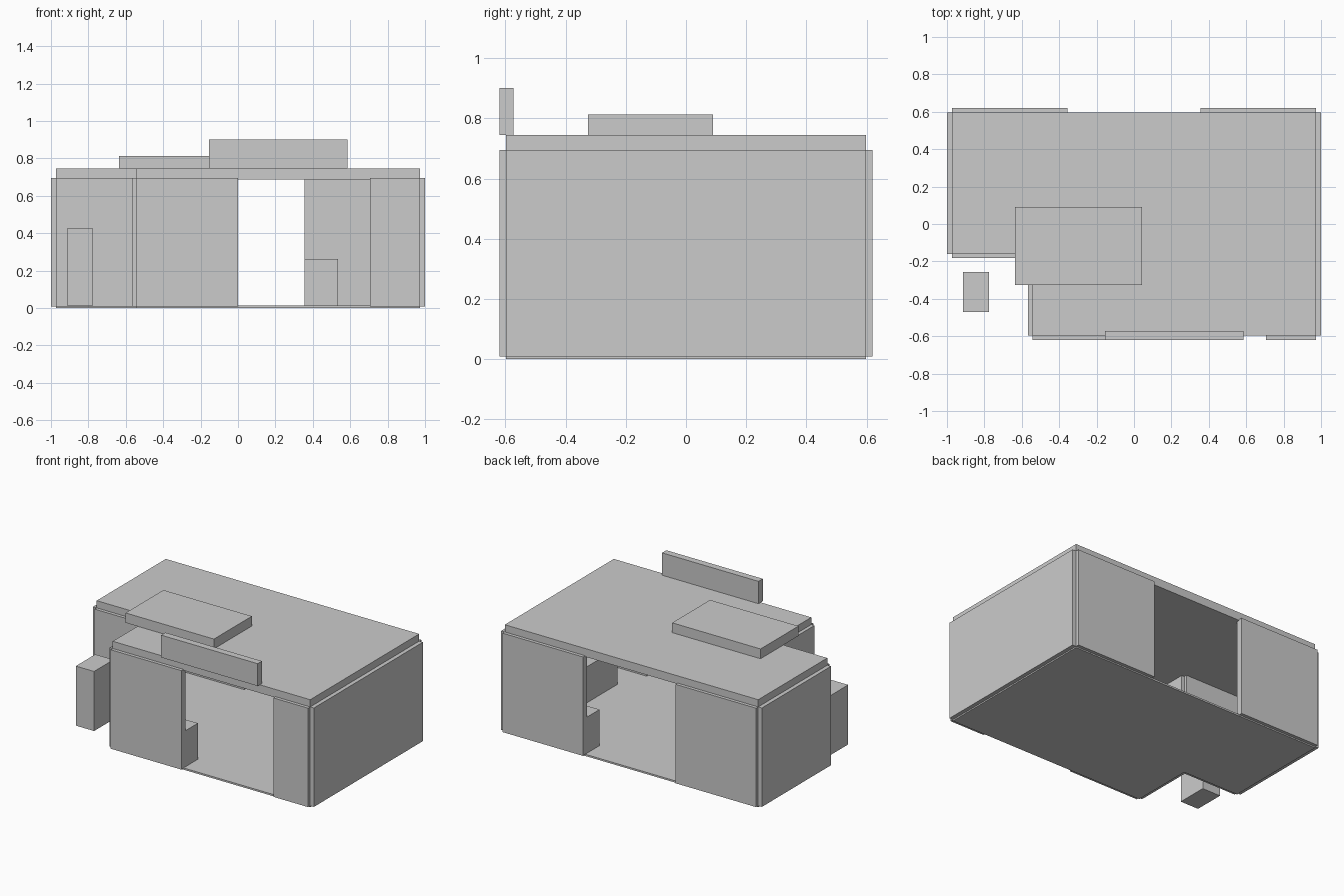
import bpy
import bmesh

cube = bpy.data.objects.get("Cube")
if cube:
    bpy.data.objects.remove(cube, do_unlink=True)

grey = bpy.data.materials.new("light grey")
grey.use_nodes = True
colour = (0.6, 0.6, 0.6, 1)
grey.diffuse_color = colour
grey.node_tree.nodes["Principled BSDF"].inputs["Base Color"].default_value = colour


def finish(name, bm):
    bmesh.ops.recalc_face_normals(bm, faces=bm.faces)
    mesh = bpy.data.meshes.new(name)
    bm.to_mesh(mesh)
    bm.free()
    mesh.materials.append(grey)
    obj = bpy.data.objects.new(name, mesh)
    bpy.context.collection.objects.link(obj)
    return obj


def prism(name, outline, z0, z1):
    """Extrude a plan outline between two heights."""
    bm = bmesh.new()
    base = bm.faces.new([bm.verts.new((x, y, z0)) for x, y in outline])
    top = bmesh.ops.extrude_face_region(bm, geom=[base])["geom"]
    verts = [v for v in top if isinstance(v, bmesh.types.BMVert)]
    bmesh.ops.translate(bm, vec=(0, 0, z1 - z0), verts=verts)
    return finish(name, bm)


def box(name, x0, x1, y0, y1, z0, z1):
    return prism(name, [(x0, y0), (x1, y0), (x1, y1), (x0, y1)], z0, z1)


# L-shaped plan shared by floor and roof
FX, FY = 0.972, 0.597          # half sizes of the slabs
NX, NY = -0.543, -0.16         # inner corner of the notch
FLOOR, CEILING, ROOF = 0.012, 0.688, 0.745
plan = [(NX, -FY), (FX, -FY), (FX, FY), (-FX, FY), (-FX, NY), (NX, NY)]
prism("floor_slab", plan, 0, FLOOR)
prism("roof_slab", plan, CEILING, ROOF)

# Wall panels stand slightly proud of the slabs
OX, OY = 1.0, 0.62
T = 0.045
WALL_TOP = 0.695
panels = {
    "front_wall_right": (NX, 0, -OY, T - OY),
    "front_wall_left": (0.705, FX, -OY, T - OY),
    "back_wall_left": (0.355, FX, OY - T, OY),
    "back_wall_right": (-FX, -0.355, OY - T, OY),
    "left_side_wall": (OX - T, OX, -FY, FY),
    "right_side_wall": (-OX, T - OX, NY, FY),
    "notch_side_wall": (-0.567, T - 0.567, -FY, NY),
    "notch_front_wall": (-FX, NX, -0.183, T - 0.183),
}
for name, (x0, x1, y0, y1) in panels.items():
    box(name, x0, x1, y0, y1, FLOOR - 0.003, WALL_TOP)

# Low counters inside, beside the openings and the side wall
COUNTER = 0.262
box("front_counter", -0.18, 0, T - OY, -0.44, FLOOR, COUNTER)
box("back_counter", 0.355, 0.535, 0.44, OY - T, FLOOR, COUNTER)
box("side_counter", 0.785, OX - T, -0.37, 0.1, FLOOR, COUNTER)

# Rooftop unit, sign board and free-standing outdoor cabinet
box("rooftop_unit", -0.635, 0.043, -0.325, 0.09, ROOF, 0.813)
box("sign_board", -0.155, 0.585, -OY, -0.573, ROOF, 0.9)
box("outdoor_cabinet", -0.915, -0.775, -0.47, -0.257, FLOOR, 0.425)
